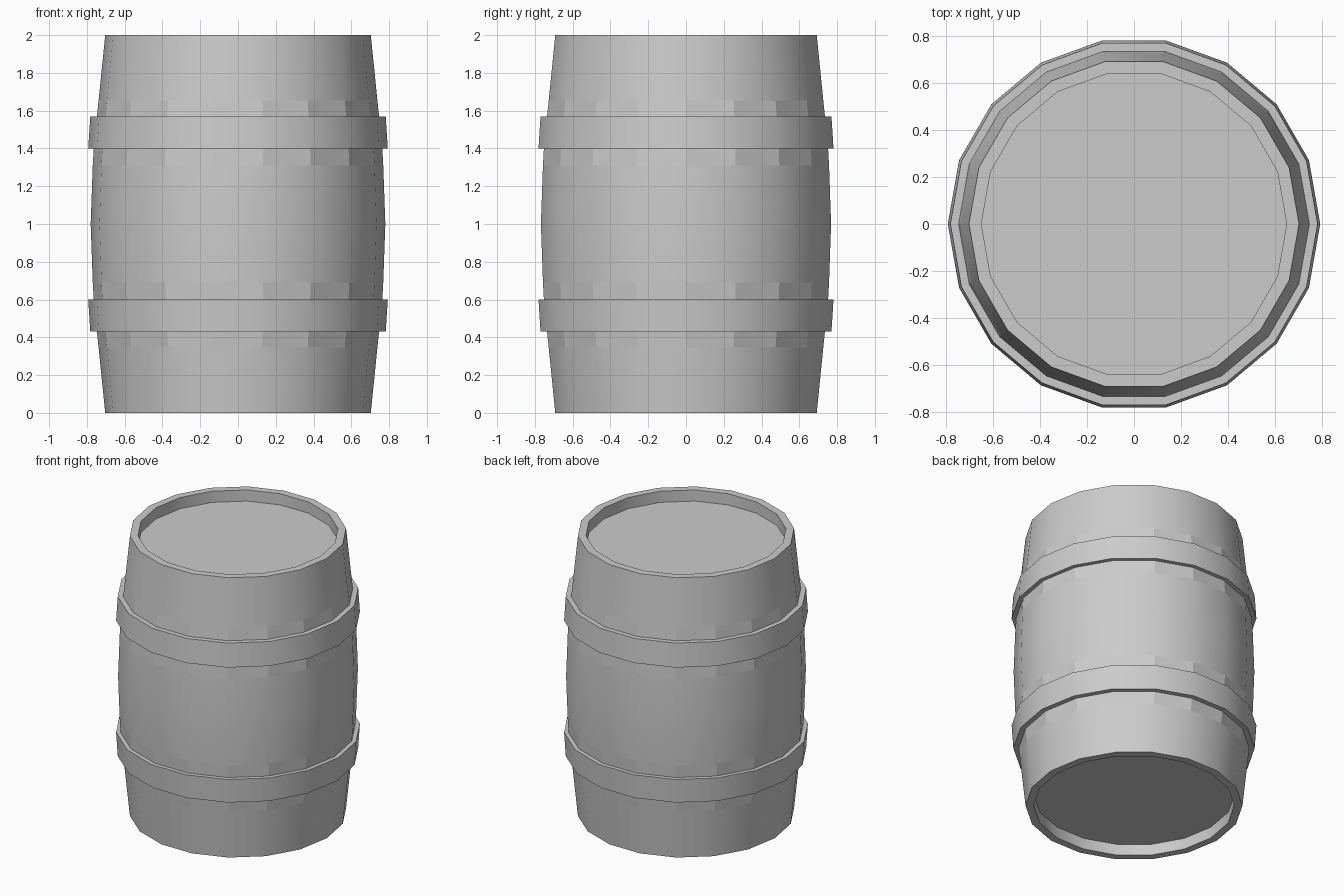
import bpy, bmesh
from math import cos, sin, radians

if "Cube" in bpy.data.objects:
    bpy.data.objects.remove(bpy.data.objects["Cube"])

SIDES = 18


def lathe(name, profile, closed=False, flat_spans=()):
    """Spin an (r, z) profile around z; r = 0 ends become a single cap face."""
    bm = bmesh.new()
    rings = [[bm.verts.new((r * cos(radians(360 / SIDES * i)),
                            r * sin(radians(360 / SIDES * i)), z))
              for i in range(SIDES)] for r, z in profile]
    pairs = list(zip(rings, rings[1:]))
    if closed:
        pairs.append((rings[-1], rings[0]))
    for k, (a, b) in enumerate(pairs):
        for i in range(SIDES):
            j = (i + 1) % SIDES
            face = bm.faces.new((a[i], a[j], b[j], b[i]))
            face.smooth = k not in flat_spans
    if not closed:
        bm.faces.new(rings[0])
        bm.faces.new(rings[-1])
    bmesh.ops.recalc_face_normals(bm, faces=bm.faces)
    # sharp rims, smooth staves
    for e in bm.edges:
        if len(e.link_faces) == 2 and e.calc_face_angle() > radians(30):
            e.smooth = False
    mesh = bpy.data.meshes.new(name)
    bm.to_mesh(mesh)
    bm.free()
    obj = bpy.data.objects.new(name, mesh)
    bpy.context.collection.objects.link(obj)
    return obj


# Bulging body with recessed lids; profile of the lower half is mirrored
half = [(0.65, 0.08), (0.65, 0.0), (0.703, 0.0), (0.738, 0.345),
        (0.747, 0.43), (0.764, 0.60), (0.769, 0.69)]
body = half + [(0.78, 1.0)] + [(r, 2 - z) for r, z in reversed(half)]
lathe("barrel_body", body, flat_spans=(3, 5, 8, 10))

# Two hoops, each following the slope of the staves
hoop = [(0.745, 0.43), (0.782, 0.43), (0.793, 0.60), (0.762, 0.60)]
lathe("lower_hoop", hoop, closed=True)
lathe("upper_hoop", [(r, 2 - z) for r, z in hoop], closed=True)
